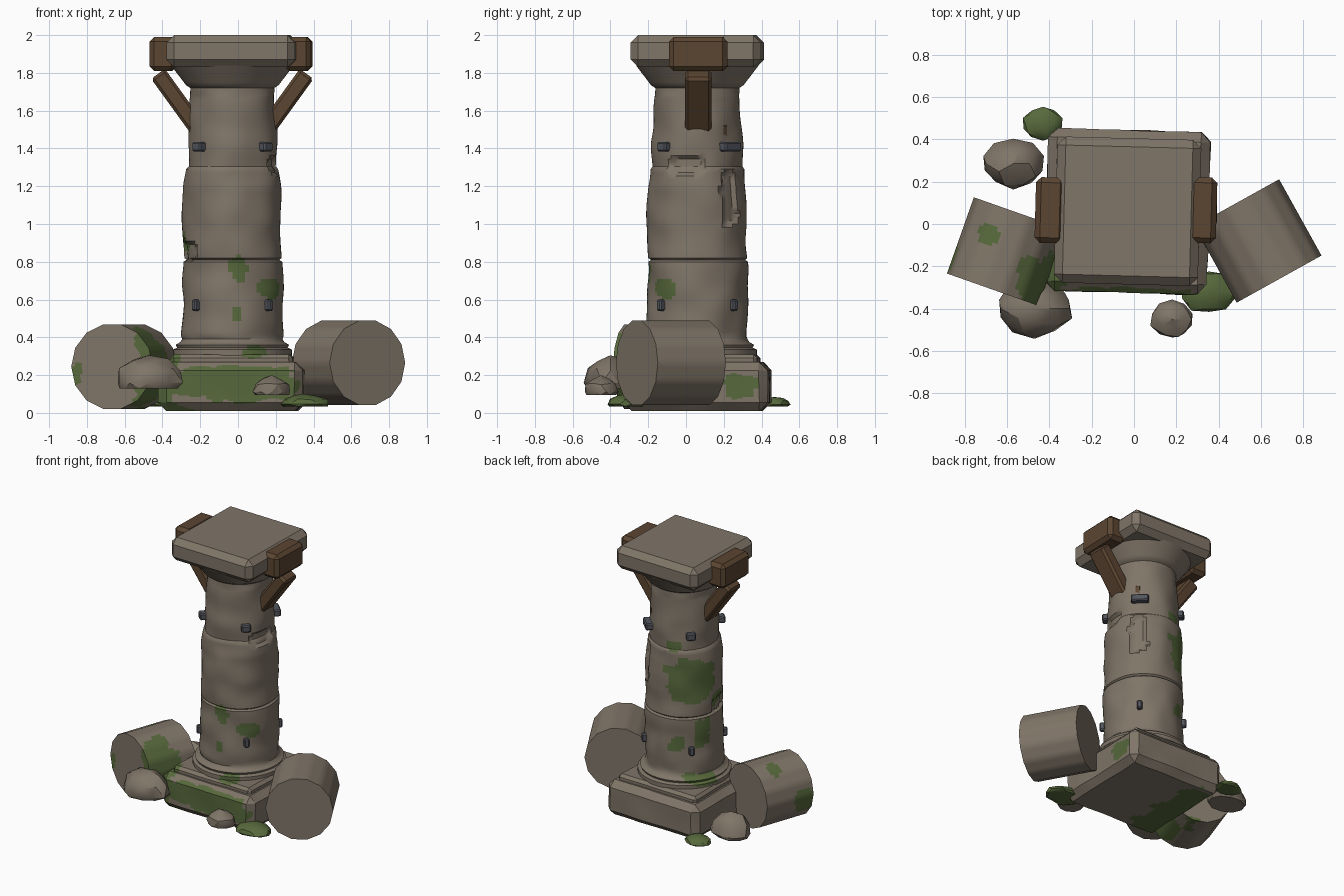
import bpy, bmesh, math
from mathutils import Vector, Matrix, noise

if "Cube" in bpy.data.objects:
    bpy.data.objects.remove(bpy.data.objects["Cube"])

def material(name, rgb):
    m = bpy.data.materials.new(name)
    m.diffuse_color = (*rgb, 1)
    m.use_nodes = True
    m.node_tree.nodes["Principled BSDF"].inputs["Base Color"].default_value = m.diffuse_color
    return m

STONE = material("weathered stone", (0.215, 0.178, 0.138))
MOSS = material("moss green", (0.095, 0.142, 0.045))
WOOD = material("dark wood", (0.105, 0.06, 0.031))
METAL = material("dark iron", (0.085, 0.092, 0.11))
CX, CY = -0.03, 0.06          # column axis

# Moss regions: centre xyz, radius xyz
MOSSY = [(0, -.21, .76, .045, .06, .065), (0, -.21, .52, .03, .06, .04),
         (.17, -.12, .66, .06, .07, .055), (-.21, .24, 1.08, .15, .15, .16),
         (-.30, .05, .91, .06, .08, .06), (-.26, .18, .70, .06, .06, .11),
         (-.13, .29, .62, .05, .06, .06), (-.25, .20, .36, .11, .11, .04),
         (.09, -.22, .32, .06, .07, .04), (-.10, .28, 1.33, .05, .06, .04),
         (-.06, -.34, .16, .37, .06, .10), (.36, .29, .14, .06, .1, .06),
         (-.36, .05, .01, .21, .38, .03), (-.45, -.25, .2, .12, .14, .3),
         (-.68, -.05, .45, .05, .05, .1), (-.87, -.18, .2, .07, .08, .1)]
CHIPS = [(.18, .25, 1.14, .06, .06, .15), (-.28, -.02, .86, .08, .12, .05),
         (.2, 0, 1.31, .08, .1, .05)]

def inside(p, patches, wobble=0.0):
    w = 1 + wobble * noise.noise(p * 14)
    return any(sum(abs((p[i] - c[i]) / c[i + 3]) ** 3 for i in range(3)) < w
               for c in patches)

def finish(name, bm, mats, angle=35, moss=False):
    bmesh.ops.recalc_face_normals(bm, faces=bm.faces)
    if moss:
        for f in bm.faces:
            f.material_index = int(inside(f.calc_center_median(), MOSSY, 1.1))
    me = bpy.data.meshes.new(name)
    bm.to_mesh(me)
    bm.free()
    for m in mats:
        me.materials.append(m)
    ob = bpy.data.objects.new(name, me)
    bpy.context.collection.objects.link(ob)
    bpy.ops.object.select_all(action='DESELECT')
    ob.select_set(True)
    bpy.context.view_layer.objects.active = ob
    bpy.ops.object.shade_smooth_by_angle(angle=math.radians(angle))
    return ob

def box(name, mat, half, matrix, bevel, cuts=0, rough=0.0):
    bm = bmesh.new()
    bmesh.ops.create_cube(bm, size=2)
    for v in bm.verts:
        v.co = Vector(v.co[i] * half[i] for i in range(3))
    bmesh.ops.bevel(bm, geom=bm.edges[:], offset=bevel, segments=1, affect='EDGES')
    if cuts:
        bmesh.ops.subdivide_edges(bm, edges=bm.edges[:], cuts=cuts, use_grid_fill=True)
    bm.transform(matrix)
    for v in bm.verts:
        if rough:
            v.co.xy += Vector(noise.noise_vector(v.co * 5)).xy * rough
    return finish(name, bm, [mat, MOSS], 25, cuts > 0)

def lathe(name, profile, segs, matrix, facets=0, rough=0.0):
    pts = [profile[0]]
    for a, b in zip(profile, profile[1:]):
        n = max(1, math.ceil(math.dist(a, b) / 0.02))
        pts += [(a[0] + (b[0] - a[0]) * k / n, a[1] + (b[1] - a[1]) * k / n)
                for k in range(1, n + 1)]
    bm = bmesh.new()
    rings = []
    for r, z in pts:
        ring = []
        for k in range(segs):
            a = math.tau * k / segs
            s = 1.0
            if facets:      # straight-sided outline
                step = math.tau / facets
                s = math.cos(step / 2) / math.cos(a % step - step / 2)
            p = matrix @ Vector((r * s * math.cos(a), r * s * math.sin(a), z))
            if rough and 0.4 < z < 1.7:
                out = Vector((math.cos(a), math.sin(a), 0))
                p += out * (noise.noise(p * 6) * rough - 0.02 * inside(p, CHIPS, .6))
            ring.append(bm.verts.new(p))
        rings.append(ring)
    for lo, hi in zip(rings, rings[1:]):
        for k in range(segs):
            j = (k + 1) % segs
            bm.faces.new((lo[k], lo[j], hi[j], hi[k]))
    bmesh.ops.remove_doubles(bm, verts=bm.verts[:], dist=1e-5)
    return finish(name, bm, [STONE, MOSS], 35, True)

def mound(name, mat, x, y, z, rx, ry, h):
    bm = bmesh.new()
    bmesh.ops.create_icosphere(bm, subdivisions=2, radius=1)
    for v in bm.verts:
        p = v.co * (1 + 0.16 * noise.noise(v.co * 1.3 + Vector((x, y, z)) * 9))
        v.co = (x + p.x * rx, y + p.y * ry, z + (max(p.z, -0.2) + 0.2) * h / 1.2)
    return finish(name, bm, [mat], 28)

def at(x, y, z, turn=0.0):
    return Matrix.Translation((x, y, z)) @ Matrix.Rotation(math.radians(turn), 4, 'Z')

# Square base, step and cap slab
box("plinth", STONE, (.383, .383, .13), at(CX, CY, .14, -1.5), .045, 22, .008)
box("plinth_step", STONE, (.325, .325, .03), at(CX, CY, .28, -1), .02, 16, .008)
box("cap_slab", STONE, (.34, .345, .085), at(CX, CY, 1.915, -1.5), .04)

# Round shaft with base rings, drum joints and flared neck
lathe("column_shaft",
      [(.29, .29), (.315, .305), (.315, .335), (.293, .345), (.30, .36), (.275, .375),
       (.266, .39), (.267, .6), (.264, .80), (.25, .81), (.262, .82), (.262, 1.0),
       (.258, 1.2), (.248, 1.29), (.236, 1.305), (.236, 1.42), (.222, 1.72),
       (.245, 1.735), (.325, 1.84), (0, 1.84)], 72, at(CX, CY, 0), 0, .016)

# Fallen drums
for name, front, back, r in (("fallen_drum_left", (-.667, -.31, .245), (-.54, .05, .245), .229),
                             ("fallen_drum_right", (.685, -.26, .265), (.485, .10, .265), .229)):
    d = Vector(back) - Vector(front)
    m = Matrix.Translation(front) @ d.to_track_quat('Z', 'Y').to_matrix().to_4x4()
    lathe(name, [(0, 0), (r, 0), (r, d.length), (0, d.length)], 56, m, 14)

# Rubble and moss clumps
mound("front_rock", STONE, -.47, -.40, .13, .18, .14, .17)
mound("back_rock", STONE, -.57, .285, .06, .15, .115, .16)
mound("small_rock", STONE, .18, -.45, .095, .10, .09, .10)
mound("moss_clump_front", MOSS, .355, -.32, .035, .13, .10, .065)
mound("moss_clump_back", MOSS, -.43, .475, .035, .095, .08, .05)

# Timber brackets on both sides of the cap
for side, label in ((-1, "left"), (1, "right")):
    box("beam_end_" + label, WOOD, (.07, .155, .09),
        at(CX + side * .358 - .008, .065, 1.90, -1.5), .025)
    top = Vector((CX + side * .39, .065, 1.79))
    foot = Vector((CX + side * .18, .065, 1.50))
    q = (top - foot).to_track_quat('Z', 'Y').to_matrix().to_4x4()
    box("strut_" + label, WOOD, (.07, .045, .185) if abs(q[1][0]) > .5 else (.045, .07, .185),
        Matrix.Translation((top + foot) / 2) @ q, .015)

# Iron cramps and pegs on the four diagonals
for k in range(4):
    a = 45 + 90 * k
    c, s = math.cos(math.radians(a)), math.sin(math.radians(a))
    wide = .06 if k == 0 else .032
    box(f"iron_cramp_{k}", METAL, (.035, wide, .025),
        at(CX + .24 * c, CY + .24 * s, 1.41, a), .008)
    box(f"iron_peg_{k}", METAL, (.025, .018, .03),
        at(CX + .268 * c, CY + .268 * s, .57, a), .008)

# Wooden splinter above the wide cramp
box("wood_splinter", WOOD, (.012, .018, .045), at(.135, .20, 1.48, 45), .005)
